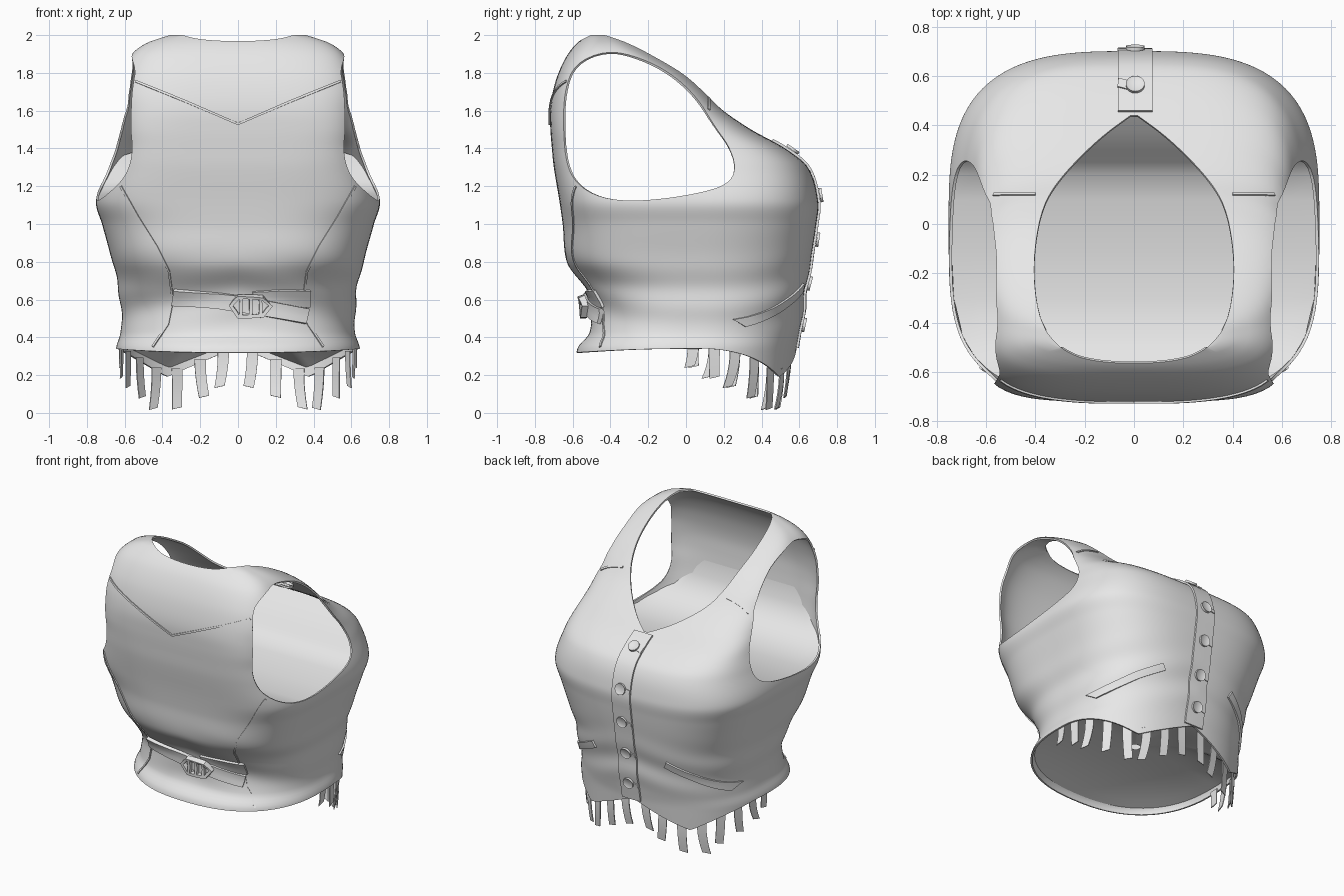
import bpy, bmesh, math
from mathutils import Vector

if "Cube" in bpy.data.objects:
    bpy.data.objects.remove(bpy.data.objects["Cube"])

cloth = bpy.data.materials.new("light grey cloth")
cloth.diffuse_color = (0.8, 0.8, 0.8, 1)
cloth.use_nodes = True
cloth.node_tree.nodes["Principled BSDF"].inputs["Base Color"].default_value = cloth.diffuse_color

# Cross-sections: z, half width, back y, front y, back squareness, front squareness
ROWS = [Vector(r) for r in (
    (.10, .64, -.60, .56, 2.4, 2.4), (.34, .645, -.575, .585, 2.4, 2.4), (.42, .622, -.515, .60, 2.5, 2.4),
    (.55, .62, -.50, .62, 2.6, 2.5), (.66, .632, -.535, .635, 2.8, 2.6), (.80, .665, -.63, .66, 3.2, 2.8),
    (1.0, .72, -.653, .69, 3.6, 3), (1.12, .752, -.67, .70, 4, 3.1), (1.3, .695, -.70, .645, 4.6, 3.4),
    (1.4, .66, -.71, .525, 5, 4), (1.5, .65, -.718, .345, 5, 4.2), (1.6, .65, -.72, .20, 4.5, 4.5),
    (1.7, .65, -.705, .10, 4.2, 4.4), (1.8, .62, -.675, -.01, 4, 4), (1.9, .562, -.625, -.17, 3.5, 3.5),
    (1.96, .48, -.575, -.28, 3, 3), (2.0, .36, -.52, -.38, 3, 3))]

def section(z):
    """Smoothly interpolated cross-section at height z."""
    z = min(max(z, ROWS[0][0]), ROWS[-1][0])
    i = max(k for k in range(len(ROWS) - 1) if ROWS[k][0] <= z)
    a, b, p, q = ROWS[i], ROWS[i + 1], ROWS[max(i - 1, 0)], ROWS[min(i + 2, len(ROWS) - 1)]
    h = b[0] - a[0]
    t = (z - a[0]) / h
    return tuple(a * (2*t**3 - 3*t*t + 1) + (b - p) * (h / (b[0] - p[0]) * (t**3 - 2*t*t + t))
                 + b * (3*t*t - 2*t**3) + (q - a) * (h / (q[0] - a[0]) * (t**3 - t*t)))[1:]

def folds(x, z):
    return 1 + .01 * math.exp(-((z - .6) / .17) ** 2) * math.sin(26 * z + 8 * abs(x) + 1.5 * x)

def ring_point(th, z, scale=1.0):
    w, yb, yf, nb, nf = section(z)
    c, s = math.cos(th), math.sin(th)
    n = nf if s > 0 else nb
    r = scale / (abs(c) ** n + abs(s) ** n) ** (1 / n)
    k = folds(w * r * c, z)
    return Vector((w * r * c * k, (yb + yf) / 2 + (yf - yb) / 2 * r * s * k, z))

def surf(x, z, side, lift=0.0):
    """Point on the front (+1) or back (-1) of the body, lifted along its normal."""
    def raw(x, z):
        w, yb, yf, nb, nf = section(z)
        n, k = nf if side > 0 else nb, folds(x, z)
        u = min(abs(x / k / w), .995)
        return Vector((x, (yb + yf) / 2 + side * (yf - yb) / 2 * k * (1 - u ** n) ** (1 / n), z))
    nrm = (raw(x + .01, z) - raw(x - .01, z)).cross(raw(x, z + .01) - raw(x, z - .01)).normalized()
    return raw(x, z) + nrm * (lift if nrm.y * side > 0 else -lift)

def finish(bm, name, thick=0.0, angle=40):
    me = bpy.data.meshes.new(name)
    bm.to_mesh(me)
    ob = bpy.data.objects.new(name, me)
    bpy.context.collection.objects.link(ob)
    me.materials.append(cloth)
    bpy.ops.object.select_all(action='DESELECT')
    ob.select_set(True)
    bpy.context.view_layer.objects.active = ob
    if thick:
        mod = ob.modifiers.new("thickness", 'SOLIDIFY')
        mod.thickness, mod.offset = thick, -1
        bpy.ops.object.modifier_apply(modifier=mod.name)
    bpy.ops.object.shade_smooth_by_angle(angle=math.radians(angle))

def grid(bm, rows, wrap=False):
    rows = [[bm.verts.new(p) for p in r] for r in rows]
    for r, s in zip(rows, rows[1:]):
        for j in range(len(r) - (not wrap)):
            k = (j + 1) % len(r)
            bm.faces.new((r[j], r[k], s[k], s[j]))

def ribbon(name, path, side, half, lift, thick):
    """Band of cloth following a path of (x, z) points on the body."""
    pts, fine = [Vector(p) for p in path], []
    for a, b in zip(pts, pts[1:]):
        n = max(1, int((b - a).length / .025))
        fine += [a.lerp(b, i / n) for i in range(n)]
    fine.append(pts[-1])
    loop, N, rows = path[0] == path[-1], len(fine), []
    for i, p in enumerate(fine):
        prv, nxt = fine[i - 1 if i else (-2 if loop else 0)], fine[i + 1 if i < N - 1 else (1 if loop else i)]
        d = (nxt - prv).normalized()
        rows.append([surf(*(p + Vector((-d.y, d.x)) * half * t), side, lift) for t in (-1, -.33, .33, 1)])
    bm = bmesh.new()
    grid(bm, rows)
    bmesh.ops.remove_doubles(bm, verts=bm.verts[:], dist=1e-5)
    bm.normal_update()
    if sum(f.normal.y for f in bm.faces) * side < 0:
        bmesh.ops.reverse_faces(bm, faces=bm.faces[:])
    finish(bm, name, thick)

def rounded(poly):
    for _ in range(2):
        poly = [Vector(a) * w + Vector(b) * (1 - w) for a, b in zip(poly, poly[1:] + poly[:1]) for w in (.75, .25)]
    return poly

def inside(poly, x, y):
    """Signed distance to a polygon, positive inside."""
    best, hit = 9.0, False
    for (ax, ay), (bx, by) in zip(poly, poly[1:] + poly[:1]):
        dx, dy = bx - ax, by - ay
        t = min(1, max(0, ((x - ax) * dx + (y - ay) * dy) / (dx * dx + dy * dy + 1e-12)))
        best = min(best, math.hypot(x - ax - t * dx, y - ay - t * dy))
        if (ay > y) != (by > y) and x < ax + (y - ay) / dy * dx:
            hit = not hit
    return best if hit else -best

def clip(bm, f):
    """Cut the surface cleanly where f = 0 and drop the positive part."""
    val, new = {v: f(v.co) or -1e-6 for v in bm.verts}, []
    for e in list(bm.edges):
        a, b = e.verts
        if val[a] * val[b] < 0:
            nv = bmesh.utils.edge_split(e, a, val[a] / (val[a] - val[b]))[1]
            val[nv] = 0.0
            new.append(nv)
    bmesh.ops.connect_verts(bm, verts=new)
    dead = [fc for fc in bm.faces if sum(val[v] for v in fc.verts) > 0]
    bmesh.ops.delete(bm, geom=dead, context='FACES')

ARM = rounded([(-.65, 1.5), (-.645, 1.7), (-.59, 1.85), (-.42, 1.92), (-.25, 1.885), (-.08, 1.80),
               (.06, 1.67), (.15, 1.52), (.23, 1.41), (.265, 1.3), (.23, 1.215), (.1, 1.17),
               (-.1, 1.135), (-.3, 1.12), (-.46, 1.14), (-.58, 1.21), (-.635, 1.32)])
half = [(0, .45), (.001, .45), (.14, .35), (.29, .2), (.37, .08), (.405, -.1), (.405, -.27),
        (.37, -.43), (.27, -.53), (.12, -.565)]
NECK = rounded(half + [(-x, y) for x, y in reversed(half)])

def hem(x, y):
    x = abs(x)
    if y < 0:
        return .34 - .02 * (y / .57) ** 2
    return .35 - .16 * x / .38 if x < .38 else min(.34, .19 + .15 * (x - .38) / .26)

def guarded(g, poly, a, b):
    return g if g < -.03 else min(g, inside(poly, a, b))

# Vest body: lofted shell with armholes, neckline and hem cut out
bm = bmesh.new()
TH = [2 * math.pi * (j + .5) / 144 for j in range(144)]
grid(bm, [[ring_point(t, .1 + 1.9 * i / 110) for t in TH] for i in range(111)]
     + [[ring_point(t, 2, s) for t in TH] for s in (.8, .6, .4)], True)
clip(bm, lambda c: guarded(min(abs(c.x) - .4, c.z - 1), ARM, c.y, c.z))
clip(bm, lambda c: guarded(c.z - 1.2, NECK, c.x, c.y))
clip(bm, lambda c: hem(c.x, c.y) - c.z)
bmesh.ops.remove_doubles(bm, verts=bm.verts[:], dist=.001)
finish(bm, "vest_body", .012)

# Inner floor level with the armhole edges, with a slanted wall up to the neckline
bm, rows = bmesh.new(), []
prof = [(-.695, 1.42), (-.675, 1.32), (-.63, 1.235), (-.56, 1.175), (-.46, 1.125), (-.3, 1.105), (-.1, 1.12),
        (.1, 1.152), (.2, 1.18), (.25, 1.225), (.3, 1.285), (.38, 1.36), (.46, 1.42)]
for y, z in prof:
    w, yb, yf, nb, nf = section(z)
    t, n = abs(y - (yb + yf) / 2) / (yf - yb) * 2, nf if y > (yb + yf) / 2 else nb
    x = .985 * w * (1 - min(t, .999) ** n) ** (1 / n)
    rows.append([(x * (i / 8 - 1), y, z) for i in range(17)])
grid(bm, rows)
finish(bm, "inner_floor", angle=60)

# Shallow domed underside closing the hem
bm, rows = bmesh.new(), []
for r in (.05, .3, .5, .65, .78, .88, .98):
    rim = [ring_point(t, .36, r) for t in TH]
    for p, t in zip(rim, TH):
        e = ring_point(t, .36)
        p.z = .45 + (hem(e.x, e.y) + .03 - .45) * r ** 2.3
    rows.append(rim)
grid(bm, rows, True)
finish(bm, "underside_panel")

# Fringe strips hanging inside the front hem
bm = bmesh.new()
for side in (-1, 1):
    for k, length in enumerate((.2, .2, .21, .22, .21, .19, .16, .11)):
        th = math.pi / 2 - side * math.radians(7 + 11.2 * k)
        p, rows = ring_point(th, .25, .975), []
        tan = (ring_point(th + .02, .25) - ring_point(th - .02, .25)).normalized()
        for i in range(6):
            t = i / 5
            c = p + tan * side * .025 * t * t * math.sin(k * 2.1 + side)
            c.y -= .02 * t * t
            c.z = hem(p.x, p.y) + .02 - length * t
            rows.append([c + tan * d * (1 - .1 * t) + Vector((0, 0, d * .2 * t * side)) for d in (.03, -.03)])
        grid(bm, rows)
finish(bm, "front_fringe", .006)

# Button placket with five buttons and their loops
ribbon("button_placket", [(.005, 1.44), (.005, .345)], 1, .07, .012, .014)
for i, z in enumerate((1.38, 1.15, .92, .69, .47)):
    bm = bmesh.new()
    bmesh.ops.create_cone(bm, cap_ends=True, segments=24, radius1=.038, radius2=.038, depth=.014)
    cap = [f for f in bm.faces if f.normal.z > .9]
    bmesh.ops.inset_region(bm, faces=cap, thickness=.008)
    bmesh.ops.translate(bm, verts=list(cap[0].verts), vec=(0, 0, -.005))
    m = (surf(0, z, 1, .1) - surf(0, z, 1)).to_track_quat('Z', 'Y').to_matrix().to_4x4()
    m.translation = surf(.005, z, 1, .02)
    bmesh.ops.transform(bm, matrix=m, verts=bm.verts[:])
    finish(bm, f"button_{i + 1}")
    ribbon(f"button_loop_{i + 1}", [(-.065, z - .008), (-.02, z)], 1, .012, .018, .01)

# Pocket welts and seams on both sides
for s, tag in ((1, "right"), (-1, "left")):
    ribbon("pocket_welt_" + tag, [(s * .27, .665), (s * .42, .585), (s * .585, .475)], 1, .024, .012, .018)
    ribbon("back_seam_" + tag, [(s * .62, 1.2), (s * .53, 1.04), (s * .43, .88), (s * .365, .75),
                                (s * .345, .6), (s * .37, .47), (s * .45, .35)], -1, .005, .006, .008)
    path = []
    for i in range(9):
        x, lo, hi = .4 + .021 * i, 1.4, 1.9
        for _ in range(24):
            mid = (lo + hi) / 2
            lo, hi = (mid, hi) if surf(x, mid, 1).y > .12 else (lo, mid)
        path.append((s * x, lo))
    ribbon("shoulder_seam_" + tag, path, 1, .005, .006, .008)

# Pointed yoke seam across the back
ribbon("back_yoke_seam", [(-.54, 1.755), (-.28, 1.65), (0, 1.53), (.28, 1.65), (.54, 1.755)], -1, .006, .008, .01)

# Back belt: two straps, buckle frame and bars
ribbon("belt_strap_right", [(.08, .6), (.25, .61), (.38, .605)], -1, .044, .014, .018)
ribbon("belt_strap_left", [(-.34, .615), (-.1, .595), (.07, .57), (.25, .535), (.36, .513)], -1, .045, .028, .022)
cx, cz = .065, .57
hexa = ((-.1, 0), (-.062, .058), (.062, .058), (.1, 0), (.062, -.058), (-.062, -.058), (-.1, 0))
ribbon("buckle_frame", [(cx + x, cz + z) for x, z in hexa], -1, .01, .06, .035)
for dx in (-.05, 0, .05):
    ribbon("buckle_bar", [(cx + dx, cz - .055), (cx + dx, cz + .055)], -1, .008, .06, .025)
